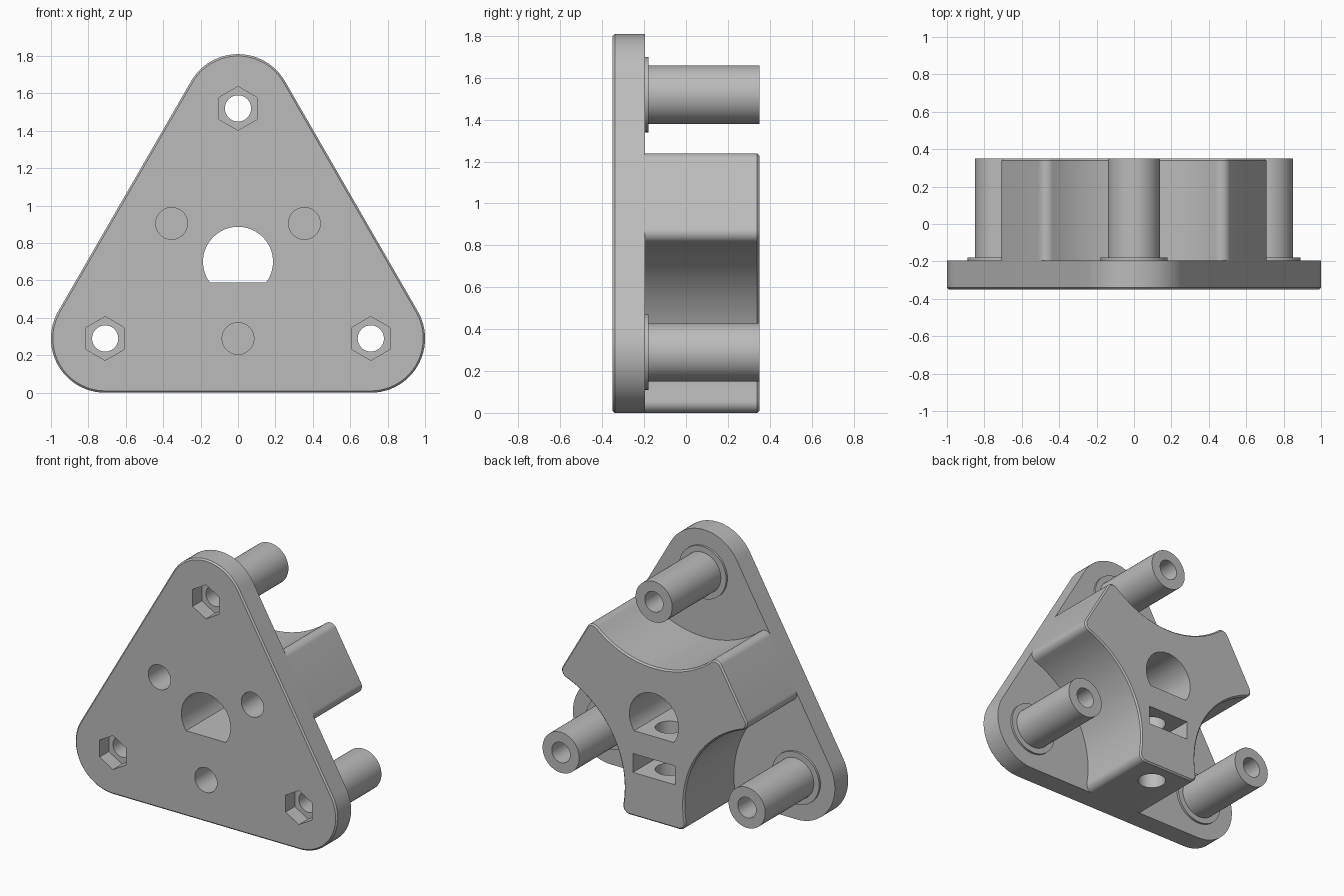
import bpy, bmesh
from math import sin, cos, radians, degrees, atan2, hypot

if "Cube" in bpy.data.objects:
    bpy.data.objects.remove(bpy.data.objects["Cube"], do_unlink=True)

grey = bpy.data.materials.new("plain_grey")
grey.use_nodes = True
grey.diffuse_color = (0.5, 0.5, 0.5, 1)
grey.node_tree.nodes["Principled BSDF"].inputs["Base Color"].default_value = (0.5, 0.5, 0.5, 1)

MID = 0.70                      # height of the bore axis
FRONT, SEAT, BACK = -0.35, -0.195, 0.35
CORNER_DIST, CORNER_R = 0.82, 0.29


def arc(cx, cz, r, a0, a1, n=24):
    """Points on an arc, angles in degrees."""
    angles = [radians(a0 + (a1 - a0) * i / n) for i in range(n + 1)]
    return [(cx + r * cos(a), cz + r * sin(a)) for a in angles]


def circle(cx, cz, r, n=48, start=0):
    return arc(cx, cz, r, start, start + 360, n)[:-1]


def polar(dist, angle):
    a = radians(angle)
    return dist * cos(a), MID + dist * sin(a)


def turned(points, angle):
    """Turn points about the origin, then lift them to the bore axis."""
    a = radians(angle)
    return [(u * cos(a) - w * sin(a), MID + u * sin(a) + w * cos(a)) for u, w in points]


def finish(name, bm):
    bmesh.ops.recalc_face_normals(bm, faces=bm.faces)
    mesh = bpy.data.meshes.new(name)
    bm.to_mesh(mesh)
    bm.free()
    mesh.materials.append(grey)
    ob = bpy.data.objects.new(name, mesh)
    bpy.context.collection.objects.link(ob)
    return ob


def prism(name, points, a, b, axis="y", chamfer_at=None):
    """Extrude a closed outline from a to b, with an optional chamfered rim."""
    bm = bmesh.new()
    place = (lambda u, w, t: (u, t, w)) if axis == "y" else (lambda u, w, t: (u, w, t))
    face = bm.faces.new([bm.verts.new(place(u, w, a)) for u, w in points])
    new = bmesh.ops.extrude_face_region(bm, geom=[face])["geom"]
    shift = place(0, 0, b - a)
    bmesh.ops.translate(bm, vec=shift, verts=[g for g in new if isinstance(g, bmesh.types.BMVert)])
    if chamfer_at is not None:
        rim = [e for e in bm.edges if all(abs(v.co.y - chamfer_at) < 1e-5 for v in e.verts)]
        bmesh.ops.bevel(bm, geom=rim, offset=0.01, segments=1, affect="EDGES")
    return finish(name, bm)


def cut(ob, cutters):
    bpy.context.view_layer.objects.active = ob
    for c in cutters:
        c.hide_render = True
        mod = ob.modifiers.new("cut", "BOOLEAN")
        mod.operation, mod.solver, mod.object = "DIFFERENCE", "EXACT", c
        bpy.ops.object.modifier_apply(modifier=mod.name)
        bpy.data.objects.remove(c, do_unlink=True)


def smooth(ob):
    bpy.ops.object.select_all(action="DESELECT")
    ob.select_set(True)
    bpy.context.view_layer.objects.active = ob
    bpy.ops.object.shade_smooth_by_angle(angle=radians(30))


corners = [polar(CORNER_DIST, a) for a in (90, 210, 330)]
arms = [polar(0.41, a) for a in (30, 150, 270)]


def shared_cutters():
    """D-shaped bore and the three blind front holes."""
    bore = arc(0, MID, 0.187, -36, 216, 48)
    return [prism("bore_cutter", bore, -0.5, 0.5)] + [
        prism("blind_cutter", circle(x, z, 0.085), -0.5, -0.05) for x, z in arms]


# Rounded triangular plate with nut pockets
outline = []
for k, (x, z) in enumerate(corners):
    outline += arc(x, z, CORNER_R, 30 + 120 * k, 150 + 120 * k)
plate = prism("mounting_plate", outline, FRONT, SEAT, chamfer_at=FRONT)
pockets = [prism("nut_cutter", circle(x, z, 0.117, 6, 90), -0.5, -0.25) for x, z in corners]
bolts = [prism("bolt_cutter", circle(x, z, 0.07), -0.5, 0) for x, z in corners]
cut(plate, shared_cutters() + pockets + bolts)
smooth(plate)

# Three-armed hub: rounded arm tips joined by scallops
tip_r, half_flat, depth = 0.05, 0.19, 0.37
fx = (0.70 - tip_r) * cos(radians(30)) - half_flat * 0.5
fz = (0.70 - tip_r) * 0.5 + half_flat * cos(radians(30))
drop = fz - depth
scallop_r = (fx ** 2 + drop ** 2 - tip_r ** 2) / (2 * (drop + tip_r))
cz = depth + scallop_r
toward = degrees(atan2(cz - fz, -fx))
spread = toward - 90
side = arc(fx, fz, tip_r, 30, toward, 10)
hollow = arc(0, cz, scallop_r, -90 + (90 - spread), -90 - (90 - spread), 28)
hollow = arc(0, cz, scallop_r, toward - 180, -toward, 28)
scallop = side + hollow[1:-1] + [(-u, w) for u, w in reversed(side)]
hub_outline = []
for k in range(3):
    hub_outline += turned(scallop, 120 * k)
hub = prism("hub", hub_outline, SEAT, BACK, chamfer_at=BACK)

# Set screw hole through the lower arm and its nut slot
slot = prism("slot_cutter", [(-0.16, 0.30), (0.16, 0.30), (0.16, 0.43), (-0.16, 0.43)], 0.02, 0.5)
screw = prism("screw_cutter", circle(0, 0.18, 0.09), -0.1, MID, axis="z")
cut(hub, shared_cutters() + [slot, screw])
smooth(hub)

# Hollow standoff posts with a thin collar at the plate
post_profile = [(0.07, SEAT), (0.18, SEAT), (0.18, -0.18), (0.14, -0.18), (0.14, BACK), (0.07, BACK)]
for name, (x, z) in zip(("top_post", "right_post", "left_post"), corners):
    bm = bmesh.new()
    rings = [[bm.verts.new((u, y, w)) for u, w in circle(x, z, r)] for r, y in post_profile]
    for r0, r1 in zip(rings, rings[1:] + rings[:1]):
        for i in range(len(r0)):
            j = (i + 1) % len(r0)
            bm.faces.new((r0[i], r0[j], r1[j], r1[i]))
    smooth(finish(name, bm))
